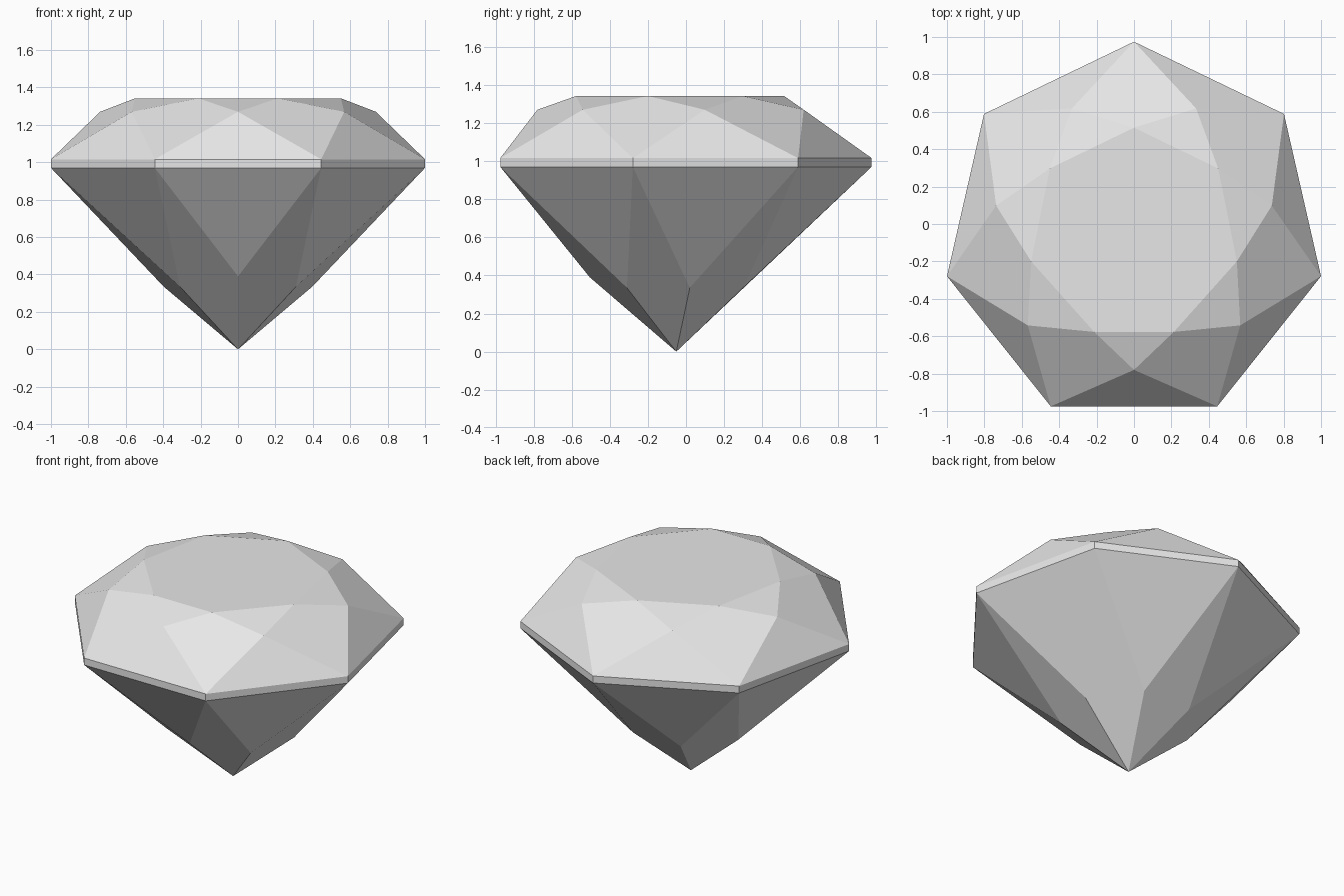
import bpy
import bmesh
from math import sin, cos, tau

# Remove the default cube
cube = bpy.data.objects.get("Cube")
if cube:
    bpy.data.objects.remove(cube, do_unlink=True)

SIDES = 7
CENTRE_Y = -0.051
GIRDLE_R = 1.0257
GIRDLE_LOW, GIRDLE_HIGH = 0.97, 1.016
TABLE_Z, CROWN_Z = 1.342, 1.27


def mirrored_ring(half):
    """Points from the back round the left side, continued by mirroring."""
    other = [(-x, y, z) for x, y, z in reversed(half) if x > 0.001]
    return half + other


def girdle_ring(z):
    return [(GIRDLE_R * sin(i * tau / SIDES),
             CENTRE_Y + GIRDLE_R * cos(i * tau / SIDES), z)
            for i in range(SIDES)]


# Rings of facet corners; the crown is cut slightly unevenly
table = mirrored_ring([(x, y, TABLE_Z) for x, y in
                       [(0, 0.515), (0.45, 0.297), (0.55, -0.2), (0.213, -0.577)]])
crown = mirrored_ring([(x, y, CROWN_Z) for x, y in
                       [(0.332, 0.618), (0.737, 0.098), (0.568, -0.542), (0, -0.78)]])
pavilion = mirrored_ring([(0.175, 0.305, 0.34), (0.397, 0.02, 0.335),
                          (0.31, -0.31, 0.335), (0, -0.505, 0.39)])

bm = bmesh.new()


def add_ring(points):
    return [bm.verts.new(p) for p in points]


table, crown, pavilion = map(add_ring, (table, crown, pavilion))
upper = add_ring(girdle_ring(GIRDLE_HIGH))
lower = add_ring(girdle_ring(GIRDLE_LOW))
culet = bm.verts.new((0, CENTRE_Y, 0))

# Facets: star, kite and girdle triangles above, girdle band, triangles and kites below
bm.faces.new(table)
for i in range(SIDES):
    j = (i + 1) % SIDES
    for facet in ((table[i], table[j], crown[i]),
                  (upper[i], crown[i], table[i], crown[i - 1]),
                  (upper[i], upper[j], crown[i]),
                  (upper[i], upper[j], lower[j], lower[i]),
                  (lower[i], lower[j], pavilion[i]),
                  (lower[i], pavilion[i], culet, pavilion[i - 1])):
        bm.faces.new(facet)
bmesh.ops.recalc_face_normals(bm, faces=bm.faces)

mesh = bpy.data.meshes.new("cut_gem")
bm.to_mesh(mesh)
bm.free()
gem = bpy.data.objects.new("cut_gem", mesh)
bpy.context.collection.objects.link(gem)

# Plain pale grey
grey = bpy.data.materials.new("pale_grey")
grey.use_nodes = True
grey.diffuse_color = (0.8, 0.8, 0.8, 1)
grey.node_tree.nodes["Principled BSDF"].inputs["Base Color"].default_value = (0.8, 0.8, 0.8, 1)
mesh.materials.append(grey)
